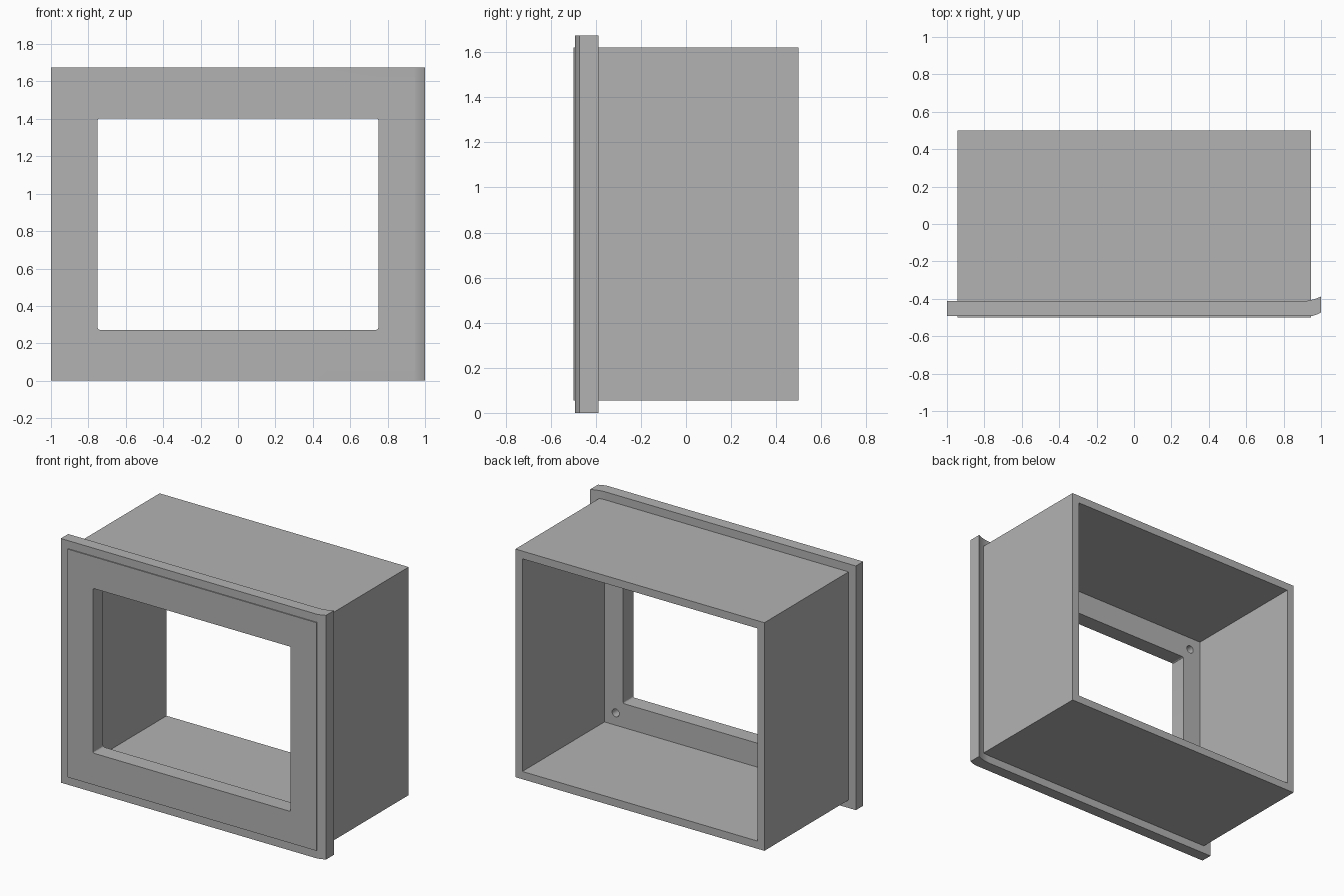
import bpy, bmesh, math
from mathutils import Matrix

old = bpy.data.objects.get("Cube")
if old:
    bpy.data.objects.remove(old, do_unlink=True)

grey = bpy.data.materials.new("mid grey")
grey.use_nodes = True
colour = (0.45, 0.45, 0.45, 1)
grey.diffuse_color = colour
grey.node_tree.nodes["Principled BSDF"].inputs["Base Color"].default_value = colour

MID = 0.8375                       # height of the centre line
HALF_X, HALF_Z = 0.945, 0.7825     # outer half size of the box
WALL = 0.053
FRONT, LIP, BACK = -0.5, -0.39, 0.5


def finish(name, bm):
    bmesh.ops.recalc_face_normals(bm, faces=bm.faces)
    mesh = bpy.data.meshes.new(name)
    bm.to_mesh(mesh)
    bm.free()
    mesh.materials.append(grey)
    obj = bpy.data.objects.new(name, mesh)
    bpy.context.collection.objects.link(obj)
    return obj


def block(name, hx, hz, y0, y1, round_corners=0):
    """Block centred on the middle line, optionally with rounded depth edges."""
    bm = bmesh.new()
    size = Matrix.Diagonal((2 * hx, y1 - y0, 2 * hz, 1))
    bmesh.ops.create_cube(bm, size=1, matrix=Matrix.Translation((0, (y0 + y1) / 2, MID)) @ size)
    if round_corners:
        edges = [e for e in bm.edges if abs(e.verts[0].co.y - e.verts[1].co.y) > 0.01]
        bmesh.ops.bevel(bm, geom=edges, offset=round_corners, segments=3,
                        profile=0.5, affect='EDGES')
    return finish(name, bm)


def cut(obj, cutters):
    for c in cutters:
        mod = obj.modifiers.new(c.name, 'BOOLEAN')
        mod.operation, mod.solver, mod.object = 'DIFFERENCE', 'EXACT', c
    bpy.context.view_layer.update()
    done = obj.evaluated_get(bpy.context.evaluated_depsgraph_get())
    mesh = bpy.data.meshes.new_from_object(done)
    obj.modifiers.clear()
    obj.data = mesh


# Cutters: rear cavity, window opening, four blind screw holes
in_x, in_z = HALF_X - WALL, HALF_Z - WALL
cavity = block("cavity_cutter", in_x, in_z, LIP, BACK + 0.1)
opening = block("opening_cutter", 0.75, 0.565, FRONT - 0.1, LIP + 0.1, 0.01)
bm = bmesh.new()
for sx in (-1, 1):
    for sz in (-1, 1):
        spot = Matrix.Translation((sx * (in_x - 0.085), LIP, MID + sz * (in_z - 0.085)))
        bmesh.ops.create_cone(bm, cap_ends=True, segments=24, radius1=0.027, radius2=0.027,
                              depth=0.14, matrix=spot @ Matrix.Rotation(math.pi / 2, 4, 'X'))
holes = finish("hole_cutter", bm)
cutters = [cavity, opening, holes]

# Box body, open at the rear with a lip round the front window
body = block("box_body", HALF_X, HALF_Z, FRONT, BACK)
cut(body, cutters)

# Front plate: flat with one end curling back
bm = bmesh.new()
steps = [i / 6 for i in range(7)]
front = [(-1, -0.493)] + [(0.94 + 0.06 * t, -0.493 + 0.02 * t ** 1.6) for t in steps]
rear = [(-1, -0.413)] + [(0.90 + 0.10 * t, -0.413 + 0.025 * t ** 1.8) for t in steps]
face = bm.faces.new([bm.verts.new((x, y, 0)) for x, y in front + rear[::-1]])
raised = bmesh.ops.extrude_face_region(bm, geom=[face])["geom"]
bmesh.ops.translate(bm, vec=(0, 0, 2 * MID),
                    verts=[v for v in raised if isinstance(v, bmesh.types.BMVert)])
plate = finish("front_plate", bm)
cut(plate, [opening, holes])

for c in cutters:
    bpy.data.objects.remove(c, do_unlink=True)

# Smooth the curled end and the round holes, keep the rest sharp
bpy.ops.object.select_all(action='DESELECT')
for obj in (body, plate):
    obj.select_set(True)
    bpy.context.view_layer.objects.active = obj
bpy.ops.object.shade_smooth_by_angle(angle=math.radians(30))
